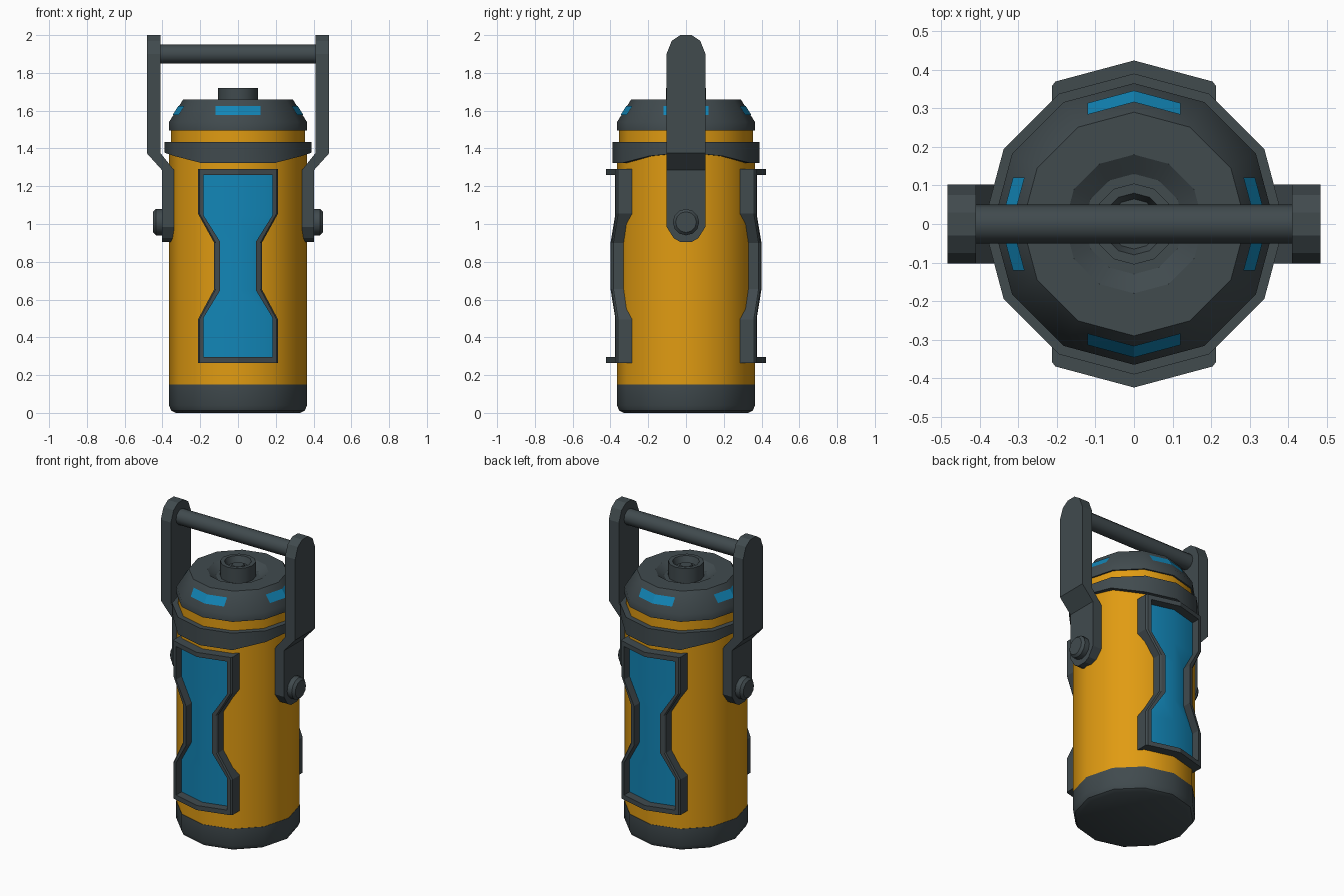
import bpy, bmesh, math
from mathutils import Matrix

if "Cube" in bpy.data.objects:
    bpy.data.objects.remove(bpy.data.objects["Cube"])


def material(name, rgb):
    m = bpy.data.materials.new(name)
    m.diffuse_color = (*rgb, 1)
    m.use_nodes = True
    m.node_tree.nodes["Principled BSDF"].inputs["Base Color"].default_value = m.diffuse_color
    return m


ORANGE = material("orange_paint", (0.75, 0.33, 0.006))
GREY = material("dark_grey", (0.052, 0.069, 0.076))
BLUE = material("blue_panel", (0.006, 0.235, 0.47))
SIDES = 12


def make(name, verts, faces, mat, spin=0.0, closed=True, smooth=True):
    """Build an object from points and faces, turned about z by spin."""
    bm = bmesh.new()
    vs = [bm.verts.new(v) for v in verts]
    for f in faces:
        bm.faces.new([vs[i] for i in f])
    bmesh.ops.transform(bm, matrix=Matrix.Rotation(spin, 4, 'Z'), verts=bm.verts)
    bm.normal_update()
    if closed:
        bmesh.ops.recalc_face_normals(bm, faces=bm.faces)
    else:  # open skins face away from the axis
        for f in bm.faces:
            c = f.calc_center_median()
            if f.normal.x * c.x + f.normal.y * c.y < 0:
                f.normal_flip()
    me = bpy.data.meshes.new(name)
    bm.to_mesh(me)
    bm.free()
    ob = bpy.data.objects.new(name, me)
    bpy.context.collection.objects.link(ob)
    me.materials.append(mat)
    if smooth:
        bpy.context.view_layer.objects.active = ob
        ob.select_set(True)
        bpy.ops.object.shade_smooth_by_angle(angle=math.radians(32))
        ob.select_set(False)
    return ob


def skin(n_rings, n, loop=False):
    """Quads joining consecutive rings of n points."""
    faces = []
    for r in range(n_rings if loop else n_rings - 1):
        a, b = r * n, ((r + 1) % n_rings) * n
        faces += [(a + i, a + (i + 1) % n, b + (i + 1) % n, b + i) for i in range(n)]
    return faces


def ring(r, z):
    out = []
    for i in range(SIDES):
        t = 2 * math.pi * i / SIDES
        out.append((r * math.cos(t), r * math.sin(t), z(t) if callable(z) else z))
    return out


def lathe(name, profile, mat, loop=False):
    verts = [v for r, z in profile for v in ring(r, z)]
    faces = skin(len(profile), SIDES, loop)
    if not loop:
        last = (len(profile) - 1) * SIDES
        faces += [tuple(range(SIDES)), tuple(range(last, last + SIDES))]
    return make(name, verts, faces, mat)


# Base, body and lid
lathe("base", [(0.33, 0), (0.353, 0.012), (0.366, 0.04), (0.366, 0.15)], GREY)
lathe("body", [(0.364, 0.149), (0.364, 1.40), (0.355, 1.40), (0.355, 1.50)], ORANGE)
lathe("lid", [(0.365, 1.495), (0.365, 1.54), (0.29, 1.66), (0.18, 1.66),
              (0.13, 1.625), (0.10, 1.625)], GREY)
lathe("lid_knob", [(0.105, 1.615), (0.105, 1.72), (0.08, 1.72), (0.065, 1.68),
                   (0.045, 1.68), (0.035, 1.70)], GREY)


# Collar, dipping lower at front and back
def dip(t):
    s = abs(math.sin(t))
    return 1.378 if s < 0.1 else 1.36 if s < 0.6 else 1.323


lathe("collar", [(0.35, dip), (0.39, dip), (0.39, 1.433), (0.35, 1.433)], GREY, loop=True)


def wrap(x, z, r):
    """Place a flat point on the front of a 12-sided prism of radius r."""
    ax, k = abs(x), r * math.sin(math.pi / 6)
    y = r - min(ax, k) * math.tan(math.pi / 12) - max(0, ax - k)
    return (x, -y, z)


# Pinched panels with raised frames, front and back
OUTER = [(0.212, 1.29), (0.212, 1.055), (0.126, 0.90), (0.126, 0.655), (0.212, 0.495), (0.212, 0.265)]
INNER = [(0.182, 1.26), (0.182, 1.045), (0.094, 0.905), (0.094, 0.65), (0.182, 0.505), (0.182, 0.295)]


def outline(half):
    right = [(0, half[0][1])] + half + [(0, half[-1][1])]
    return right + [(-x, z) for x, z in reversed(half)]


for side, spin in (("front", 0), ("back", math.pi)):
    rings = [(OUTER, 0.355), (OUTER, 0.418), ([(x - 0.008, z) for x, z in OUTER], 0.424),
             (INNER, 0.424), (INNER, 0.355)]
    verts = [wrap(x, z, r) for half, r in rings for x, z in outline(half)]
    n = len(outline(OUTER))
    make(side + "_frame", verts, skin(len(rings), n, True), GREY, spin, smooth=False)
    verts = [wrap(x * s, z, 0.368) for x, z in INNER for s in (-1, 0, 1)]
    faces = [(r * 3 + c, r * 3 + c + 1, r * 3 + c + 4, r * 3 + c + 3)
             for r in range(len(INNER) - 1) for c in (0, 1)]
    make(side + "_panel", verts, faces, BLUE, spin, closed=False)

# Blue marks on the lid slope, one per quarter
for q in range(4):
    verts = [wrap(x, z, r) for r, z in ((0.346, 1.577), (0.316, 1.625)) for x in (-0.12, 0, 0.12)]
    make(f"lid_mark_{q + 1}", verts, [(0, 1, 4, 3), (1, 2, 5, 4)], BLUE,
         q * math.pi / 2, closed=False, smooth=False)


def x_cylinder(name, rings, z, n=12):
    """Cylinder along x from (x, radius) rings."""
    verts = [(x, r * math.sin(2 * math.pi * i / n), z + r * math.cos(2 * math.pi * i / n))
             for x, r in rings for i in range(n)]
    last = (len(rings) - 1) * n
    make(name, verts, skin(len(rings), n) + [tuple(range(n)), tuple(range(last, last + n))], GREY)


# Handle: cranked arms with rounded ends, pivot bolts and grip bar
ARM = [(2.0, 0.03, 0.41), (1.97, 0.075, 0.41), (1.90, 0.103, 0.41), (1.375, 0.103, 0.41),
       (1.285, 0.103, 0.338), (0.985, 0.103, 0.338), (0.925, 0.065, 0.338), (0.905, 0.03, 0.338)]
for side, s in (("right", 1), ("left", -1)):
    verts = []
    for z, w, x in ARM:
        t = 0.073 if x > 0.4 else 0.064
        verts += [(s * x, -w, z), (s * x, w, z), (s * (x + t), w, z), (s * (x + t), -w, z)]
    last = 4 * (len(ARM) - 1)
    make(side + "_handle_arm", verts,
         skin(len(ARM), 4) + [(0, 1, 2, 3), tuple(range(last, last + 4))], GREY, smooth=False)
    x_cylinder(side + "_pivot_bolt", [(s * 0.36, 0.07), (s * 0.435, 0.07), (s * 0.45, 0.055)], 1.01)
x_cylinder("grip_bar", [(-0.42, 0.05), (0.42, 0.05)], 1.90)
